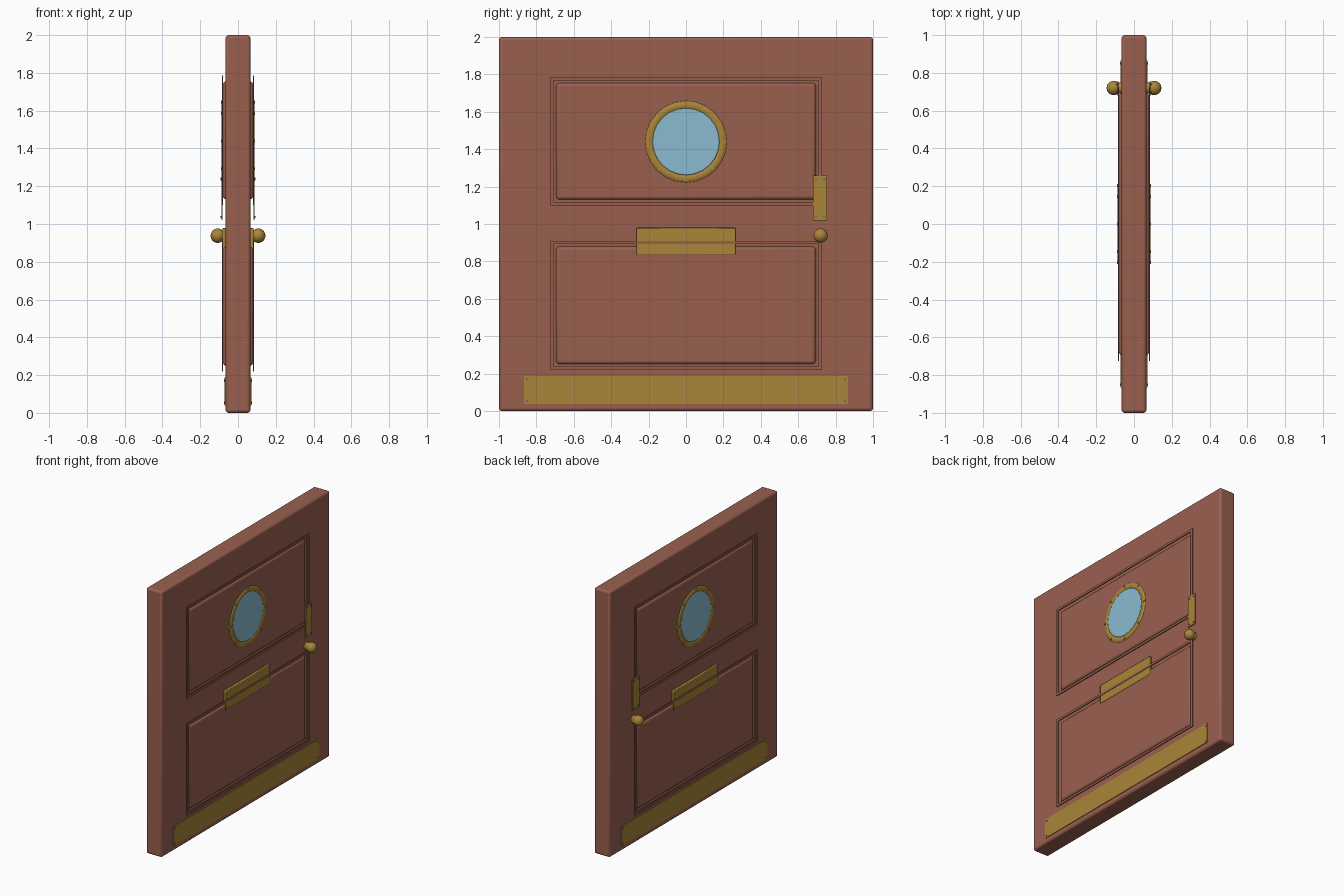
import bpy
import math
from mathutils import Matrix

cube = bpy.data.objects.get("Cube")
if cube:
    bpy.data.objects.remove(cube, do_unlink=True)


def material(name, colour):
    m = bpy.data.materials.new(name)
    m.use_nodes = True
    rgba = (*colour, 1)
    m.diffuse_color = rgba
    m.node_tree.nodes["Principled BSDF"].inputs["Base Color"].default_value = rgba
    return m


WOOD = material("red brown wood", (0.32, 0.117, 0.078))
BRASS = material("brass", (0.40, 0.235, 0.041))
GLASS = material("pale blue glass", (0.26, 0.50, 0.63))
STEEL = material("screw steel", (0.13, 0.15, 0.16))


def finish(obj, name, mat, bevel=0, segments=2):
    obj.name = name
    obj.data.materials.append(mat)
    if bevel:
        mod = obj.modifiers.new("Bevel", "BEVEL")
        mod.width = bevel
        mod.segments = segments
    bpy.ops.object.shade_smooth_by_angle(angle=math.radians(35))
    return obj


def box(name, mat, x, y, z, bevel=0, segments=2):
    """Box from (low, high) ranges along each axis."""
    bpy.ops.mesh.primitive_cube_add(size=1)
    obj = bpy.context.object
    spans = (x, y, z)
    size = [abs(b - a) for a, b in spans]
    mid = [(a + b) / 2 for a, b in spans]
    obj.data.transform(Matrix.Translation(mid) @ Matrix.Diagonal((*size, 1)))
    return finish(obj, name, mat, bevel, segments)


def disc(name, mat, x, y, z, radius, sides, bevel=0):
    """Cylinder lying along x between the (low, high) range."""
    bpy.ops.mesh.primitive_cylinder_add(vertices=sides, radius=radius,
                                        depth=abs(x[1] - x[0]))
    obj = bpy.context.object
    obj.data.transform(Matrix.Translation(((x[0] + x[1]) / 2, y, z))
                       @ Matrix.Rotation(math.pi / 2, 4, "Y"))
    return finish(obj, name, mat, bevel)


def moulding(name, s, half, low, high, width):
    """Thin rectangular strip standing just proud of the panel."""
    x = (s * 0.08, s * 0.086)
    for i, (y, z) in enumerate([
            ((-half, half), (high - width, high)),
            ((-half, half), (low, low + width)),
            ((-half, -half + width), (low + width, high - width)),
            ((half - width, half), (low + width, high - width))]):
        box(f"{name}_{i}", WOOD, x, y, z)


def corner_screws(name, s, x, ys, zs):
    for y in ys:
        for z in zs:
            disc(name, STEEL, (s * (x - 0.002), s * (x + 0.004)), y, z, 0.006, 8)


# Door slab and raised panels, showing on both faces
box("door_slab", WOOD, (-0.066, 0.066), (-1, 1), (0, 2), 0.016, 3)
PANELS = {"upper": (1.10, 1.785), "lower": (0.22, 0.91)}
for label, (low, high) in PANELS.items():
    box(f"{label}_panel", WOOD, (-0.08, 0.08), (-0.695, 0.695),
        (low + 0.03, high - 0.03), 0.018, 3)

PORT_Z, PORT_R = 1.44, 0.22
for side, s in (("left", 1), ("right", -1)):
    # Panel mouldings
    for label, (low, high) in PANELS.items():
        moulding(f"{side}_{label}_moulding", s, 0.725, low, high, 0.017)

    # Porthole window with bolted rim
    bpy.ops.mesh.primitive_torus_add(major_radius=0.197, minor_radius=0.023,
                                     major_segments=24, minor_segments=8)
    rim = bpy.context.object
    rim.data.transform(Matrix.Translation((s * 0.078, 0, PORT_Z))
                       @ Matrix.Rotation(math.pi / 2, 4, "Y")
                       @ Matrix.Diagonal((1, 1, 0.4, 1)))
    finish(rim, f"{side}_porthole_rim", BRASS)
    disc(f"{side}_porthole_glass", GLASS, (s * 0.06, s * 0.086), 0, PORT_Z,
         0.18, 24, 0.006)
    for i in range(8):
        a = i * math.pi / 4
        disc(f"{side}_rim_bolt", BRASS, (s * 0.08, s * 0.09),
             0.205 * math.cos(a), PORT_Z + 0.205 * math.sin(a), 0.008, 8)

    # Letter plate
    box(f"{side}_letter_plate", BRASS, (s * 0.064, s * 0.083),
        (-0.265, 0.265), (0.835, 0.98), 0.005)

    # Lock plate
    box(f"{side}_lock_plate", BRASS, (s * 0.081, s * 0.088),
        (0.68, 0.755), (1.02, 1.258))
    corner_screws(f"{side}_lock_screw", s, 0.088, (0.695, 0.74), (1.037, 1.24))

    # Kick plate
    box(f"{side}_kick_plate", BRASS, (s * 0.064, s * 0.071),
        (-0.865, 0.865), (0.038, 0.187))
    corner_screws(f"{side}_kick_screw", s, 0.071, (-0.85, 0.85), (0.053, 0.17))

    # Door knob and stem
    disc(f"{side}_knob_stem", BRASS, (s * 0.06, s * 0.09), 0.72, 0.938, 0.03, 20)
    bpy.ops.mesh.primitive_uv_sphere_add(segments=24, ring_count=14, radius=0.038)
    knob = bpy.context.object
    knob.data.transform(Matrix.Translation((s * 0.107, 0.72, 0.938)))
    finish(knob, f"{side}_knob", BRASS)
